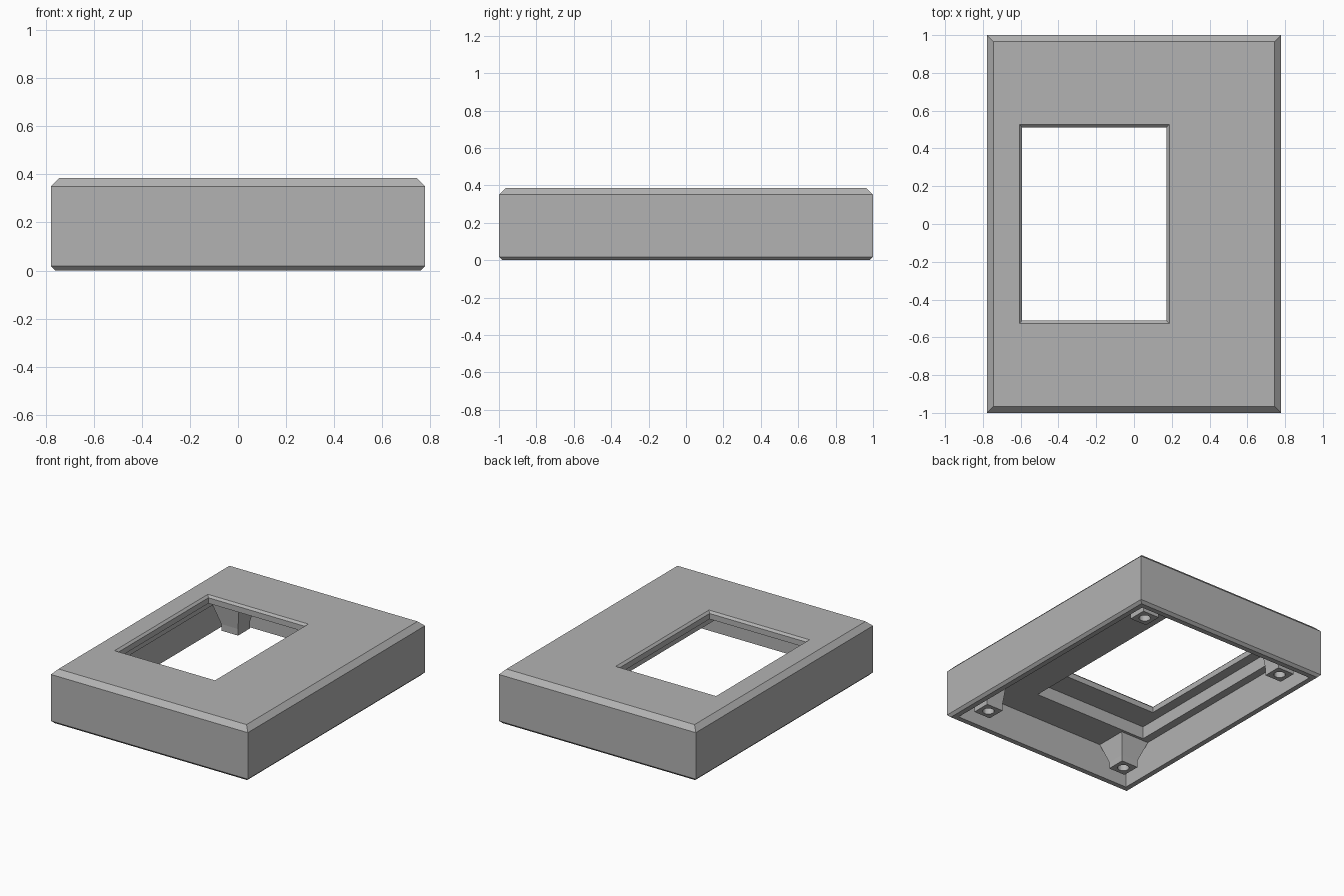
import bpy, bmesh, math

cube = bpy.data.objects.get("Cube")
if cube:
    bpy.data.objects.remove(cube, do_unlink=True)

grey = bpy.data.materials.new("plain_grey")
grey.use_nodes = True
grey.diffuse_color = (0.45, 0.45, 0.45, 1)
grey.node_tree.nodes["Principled BSDF"].inputs["Base Color"].default_value = grey.diffuse_color

HX, HY, TOP = 0.778, 1.0, 0.385     # half width, half length, height
CEILING, WALL = 0.24, 0.055


def rect_ring(cx, cy, hx, hy, z, n=4):
    """Points around a rectangle, always including its corners."""
    pts = []
    for i in range(n):
        a = math.pi / 4 + math.tau * i / n
        c, s = math.cos(a), math.sin(a)
        m = max(abs(c), abs(s))
        pts.append((cx + hx * c / m, cy + hy * s / m, z))
    return pts


def round_ring(cx, cy, r, z, n):
    angles = [math.pi / 4 + math.tau * i / n for i in range(n)]
    return [(cx + r * math.cos(a), cy + r * math.sin(a), z) for a in angles]


def loft(name, rings, closed=False):
    """Skin a chain of rings; either join the last to the first or cap both ends."""
    bm = bmesh.new()
    loops = [[bm.verts.new(p) for p in ring] for ring in rings]
    n = len(loops[0])
    pairs = list(zip(loops, loops[1:]))
    if closed:
        pairs.append((loops[-1], loops[0]))
    else:
        bm.faces.new(loops[0])
        bm.faces.new(loops[-1])
    for a, b in pairs:
        for i in range(n):
            j = (i + 1) % n
            bm.faces.new((a[i], a[j], b[j], b[i]))
    bmesh.ops.recalc_face_normals(bm, faces=bm.faces)
    mesh = bpy.data.meshes.new(name)
    bm.to_mesh(mesh)
    bm.free()
    mesh.materials.append(grey)
    obj = bpy.data.objects.new(name, mesh)
    bpy.context.collection.objects.link(obj)
    return obj


def outer(inset, z):
    return rect_ring(0, 0, HX - inset, HY - inset, z)


def opening(hx, hy, z):
    return rect_ring(-0.21, 0, hx, hy, z)


# Hollow housing: outside, window, display recess, ceiling and inner walls
loft("housing", [
    outer(0.018, 0), outer(0, 0.018),
    outer(0, TOP - 0.035), outer(0.035, TOP),
    opening(0.397, 0.527, TOP), opening(0.382, 0.512, TOP - 0.015),
    opening(0.382, 0.512, 0.33), opening(0.455, 0.70, 0.33),
    opening(0.455, 0.70, CEILING), outer(WALL, CEILING),
    outer(WALL, 0),
], closed=True)

# Four screw bosses: flared root, square foot, blind round hole
N = 24
for side, sx in (("left", 1), ("right", -1)):
    for end, sy in (("front", -1), ("back", 1)):
        cx, cy = sx * (HX - 0.195), sy * (HY - 0.195)
        rx, ry = sx * (HX - 0.167), sy * (HY - 0.167)
        loft(f"{end}_{side}_screw_boss", [
            rect_ring(rx, ry, 0.113, 0.113, CEILING, N),
            rect_ring(cx, cy, 0.066, 0.066, 0.08, N),
            rect_ring(cx, cy, 0.066, 0.066, 0.033, N),
            round_ring(cx, cy, 0.038, 0.033, N),
            round_ring(cx, cy, 0.038, 0.18, N),
        ])
